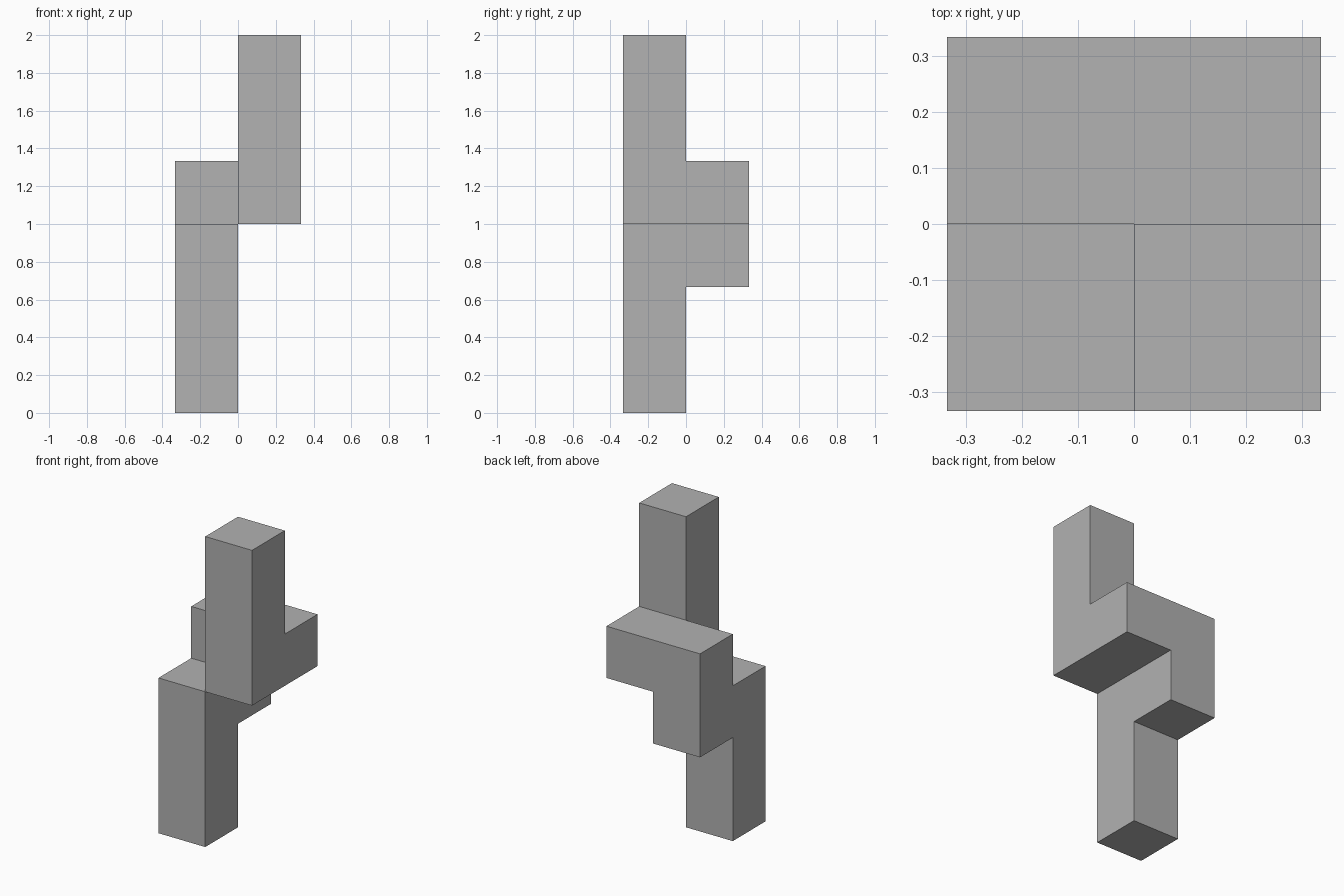
import bpy
import bmesh
from mathutils import Matrix, Vector

if "Cube" in bpy.data.objects:
    bpy.data.objects.remove(bpy.data.objects["Cube"], do_unlink=True)

UNIT = 1 / 3

# Matte grey for the whole piece
grey = bpy.data.materials.new("grey")
grey.use_nodes = True
grey.diffuse_color = (0.445, 0.445, 0.445, 1)
grey.node_tree.nodes["Principled BSDF"].inputs["Base Color"].default_value = grey.diffuse_color


def column(x, y, bottom, top):
    """Stacked unit cells between two levels."""
    return {(x, y, z) for z in range(bottom, top)}


# Lower front post, stepped rear bridge, upper front post
cells = (column(-1, -1, 0, 3) | column(-1, 0, 2, 4)
         | column(0, 0, 3, 4) | column(0, -1, 3, 6))

bm = bmesh.new()
for cell in cells:
    centre = (Vector(cell) + Vector((0.5, 0.5, 0.5))) * UNIT
    bmesh.ops.create_cube(bm, size=UNIT, matrix=Matrix.Translation(centre))

# Remove the walls between touching cells
bm.normal_update()
hidden = []
for face in bm.faces:
    outside = (face.calc_center_median() + face.normal * UNIT / 2) / UNIT
    if tuple(int(c // 1) for c in outside) in cells:
        hidden.append(face)
bmesh.ops.delete(bm, geom=hidden, context='FACES')

# Weld the cells and merge their flat sides into single faces
bmesh.ops.remove_doubles(bm, verts=bm.verts[:], dist=0.001)
bmesh.ops.dissolve_limit(bm, angle_limit=0.01, verts=bm.verts[:], edges=bm.edges[:])

mesh = bpy.data.meshes.new("stepped_block")
bm.to_mesh(mesh)
bm.free()
mesh.materials.append(grey)
block = bpy.data.objects.new("stepped_block", mesh)
bpy.context.collection.objects.link(block)
